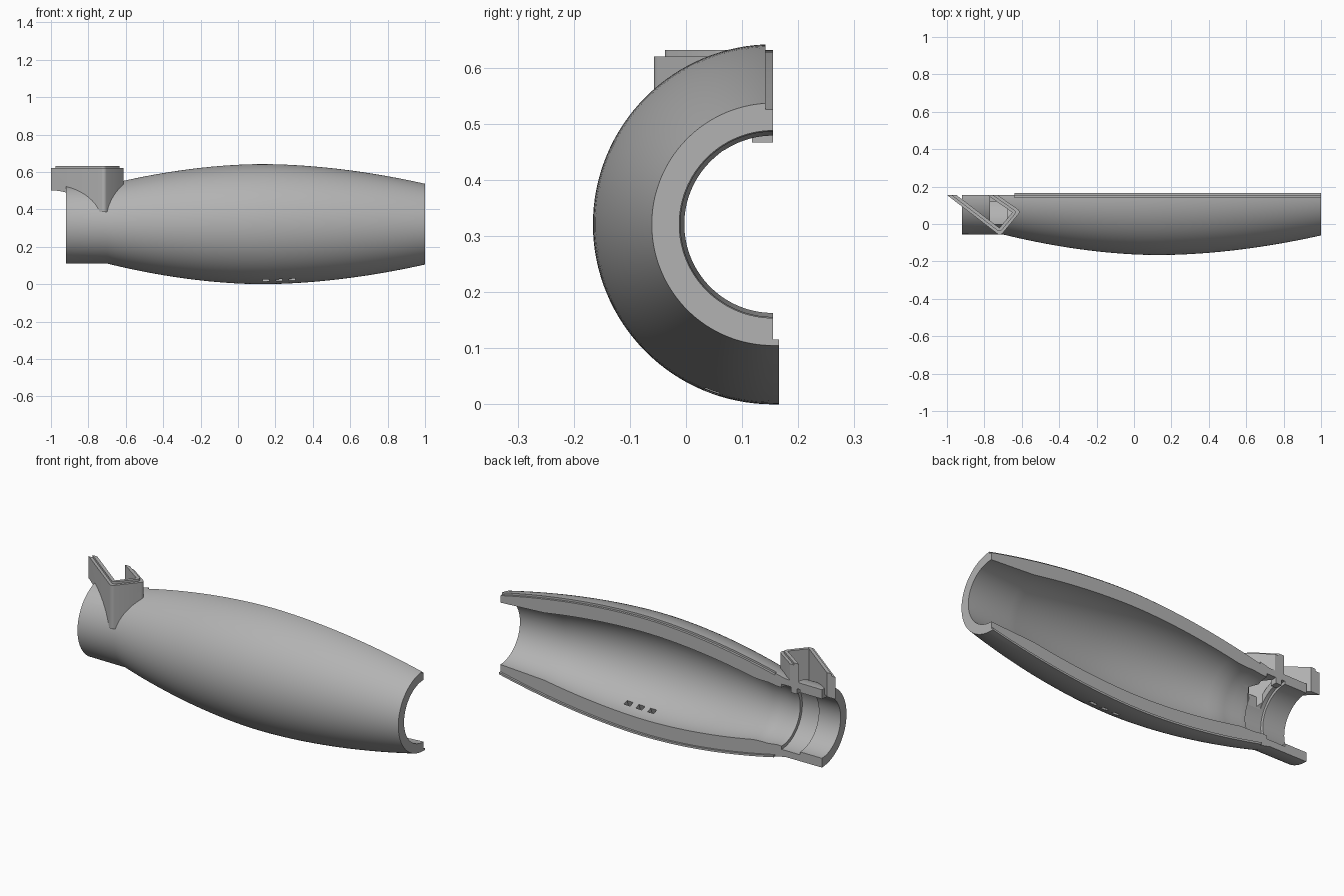
import bpy, bmesh, math
from mathutils import Vector, Matrix

cube = bpy.data.objects.get("Cube")
if cube:
    bpy.data.objects.remove(cube)

CY, CZ = 0.155, 0.321      # barrel axis
grey = bpy.data.materials.new("plain grey")
grey.use_nodes = True
grey.diffuse_color = (0.45, 0.45, 0.45, 1)
grey.node_tree.nodes["Principled BSDF"].inputs["Base Color"].default_value = grey.diffuse_color


def finish(name, bm):
    bmesh.ops.recalc_face_normals(bm, faces=bm.faces)
    mesh = bpy.data.meshes.new(name)
    bm.to_mesh(mesh)
    bm.free()
    mesh.materials.append(grey)
    ob = bpy.data.objects.new(name, mesh)
    bpy.context.collection.objects.link(ob)
    return ob


def prism(name, points, direction, bevel_at=()):
    """Extrude a flat polygon, optionally rounding some of its corners."""
    bm = bmesh.new()
    verts = [bm.verts.new(p) for p in points]
    face = bm.faces.new(verts)
    ext = bmesh.ops.extrude_face_region(bm, geom=[face], use_keep_orig=True)
    moved = [v for v in ext["geom"] if isinstance(v, bmesh.types.BMVert)]
    bmesh.ops.translate(bm, verts=moved, vec=direction)
    if bevel_at:
        edges = [e for i in bevel_at for e in verts[i].link_edges
                 if e.other_vert(verts[i]) in moved]
        bmesh.ops.bevel(bm, geom=edges, offset=0.018, segments=5, profile=0.5, affect='EDGES')
    return finish(name, bm)


def box(name, lo, hi):
    x0, y0, z0 = lo
    x1, y1, z1 = hi
    return prism(name, [(x0, y0, z0), (x1, y0, z0), (x1, y1, z0), (x0, y1, z0)], (0, 0, z1 - z0))


def cut(target, cutter):
    cutter.hide_render = True
    mod = target.modifiers.new("cut", 'BOOLEAN')
    mod.operation, mod.solver, mod.object = 'DIFFERENCE', 'EXACT', cutter
    bpy.context.view_layer.objects.active = target
    bpy.ops.object.modifier_apply(modifier=mod.name)
    bpy.data.objects.remove(cutter)


def smooth(ob):
    bpy.ops.object.select_all(action='DESELECT')
    ob.select_set(True)
    bpy.context.view_layer.objects.active = ob
    bpy.ops.object.shade_smooth_by_angle(angle=math.radians(25))


def outer_radius(x):
    if x < -0.7:
        return 0.21
    side, drop = (0.83, 0.11) if x < 0.13 else (0.87, 0.105)
    return 0.321 - drop * (abs(x - 0.13) / side) ** 1.85


def span(a, b, n):
    return [a + (b - a) * i / n for i in range(n + 1)]


# Half barrel: closed wall section spun through half a turn
outer = [(-0.92, 0.21)] + [(x, outer_radius(x)) for x in span(-0.7, 1, 40)]
chamber = [(x, max(0.165, outer_radius(x) - 0.085)) for x in span(0.74, -0.6, 30)]
inner = [(1, 0.167)] + chamber + [(-0.65, 0.158), (-0.68, 0.158), (-0.68, 0.176),
                                  (-0.79, 0.176), (-0.79, 0.16), (-0.92, 0.16)]
bm = bmesh.new()
ring = [bm.verts.new((x, CY, CZ + r)) for x, r in outer + inner]
section = bm.faces.new(ring)
bmesh.ops.spin(bm, geom=[section] + section.edges[:] + ring, cent=(0, CY, CZ),
               axis=(1, 0, 0), angle=math.pi, steps=64, use_duplicate=False)
# keep both end caps closed
bmesh.ops.remove_doubles(bm, verts=bm.verts, dist=1e-6)
edges = [e for e in bm.edges if e.is_boundary]
if edges:
    bmesh.ops.holes_fill(bm, edges=edges)
# the half that bulges towards the front
if min(v.co.y for v in bm.verts) > 0:
    bmesh.ops.scale(bm, verts=bm.verts, vec=(1, -1, 1), space=Matrix.Translation((0, -CY, 0)))
barrel = finish("barrel_half", bm)

# Rebate along the top joint, matching lip along the bottom joint
LIP = 0.011
xs = span(-0.64, 1, 40)
rebate_x = xs + [1.05]
top = ([(x, 0.142, CZ + outer_radius(x) - LIP) for x in rebate_x]
       + [(x, 0.142, CZ + 0.4) for x in (1.05, -0.64)])
cut(barrel, prism("rebate_cutter", top, (0, 0.1, 0)))
lip = ([(x, CY, CZ - outer_radius(x)) for x in xs]
       + [(x, CY, CZ - outer_radius(x) + LIP) for x in reversed(xs)])
smooth(prism("joint_lip", lip, (0, 0.011, 0)))

# Opening under the housing
opening = [(-0.77, 0, 0.37), (-0.69, 0, 0.37), (-0.645, 0.065, 0.37), (-0.77, 0.16, 0.37)]
cut(barrel, prism("opening_cutter", opening, (0, 0, 0.4)))

# Three small vent slots low in the wall
for x in (0.15, 0.22, 0.29):
    slot = box("slot_cutter", (x - 0.018, -0.014, -0.4), (x + 0.018, 0.014, -0.18))
    slot.data.transform(Matrix.Translation((0, CY, CZ)) @ Matrix.Rotation(-0.35, 4, 'X'))
    cut(barrel, slot)
smooth(barrel)

# Angled housing walls
path = [Vector(p) for p in ((-1, CY), (-0.715, -0.064), (-0.605, 0.068), (-0.73, CY))]
dirs = [(b - a).normalized() for a, b in zip(path, path[1:])]
normals = [Vector((-d.y, d.x)) for d in dirs]


def inset(t):
    pts = [path[0] + Vector((t / normals[0].x, 0))]
    for p, n, m in zip(path[1:], normals, normals[1:]):
        pts.append(p + (n + m) * t / (1 + n.dot(m)))
    return pts + [path[-1] + Vector((t / normals[-1].x, 0))]


def wall(name, t0, t1, z0, z1):
    loop = inset(t0) + inset(t1)[::-1]
    return prism(name, [(p.x, p.y, z0) for p in loop], (0, 0, z1 - z0), bevel_at=(1, 2))


housing = wall("housing_wall", 0, 0.031, 0.385, 0.62)
bore = [(-1.1, CY + 0.18 * math.cos(a), CZ + 0.18 * math.sin(a))
        for a in (math.tau * i / 96 for i in range(96))]
cut(housing, prism("bore_cutter", bore, (0.6, 0, 0)))
smooth(housing)
smooth(wall("housing_lip", 0.014, 0.031, 0.62, 0.632))

# Small stop hanging inside the housing
box("housing_stop", (-0.77, 0.118, 0.467), (-0.735, CY, 0.52))
